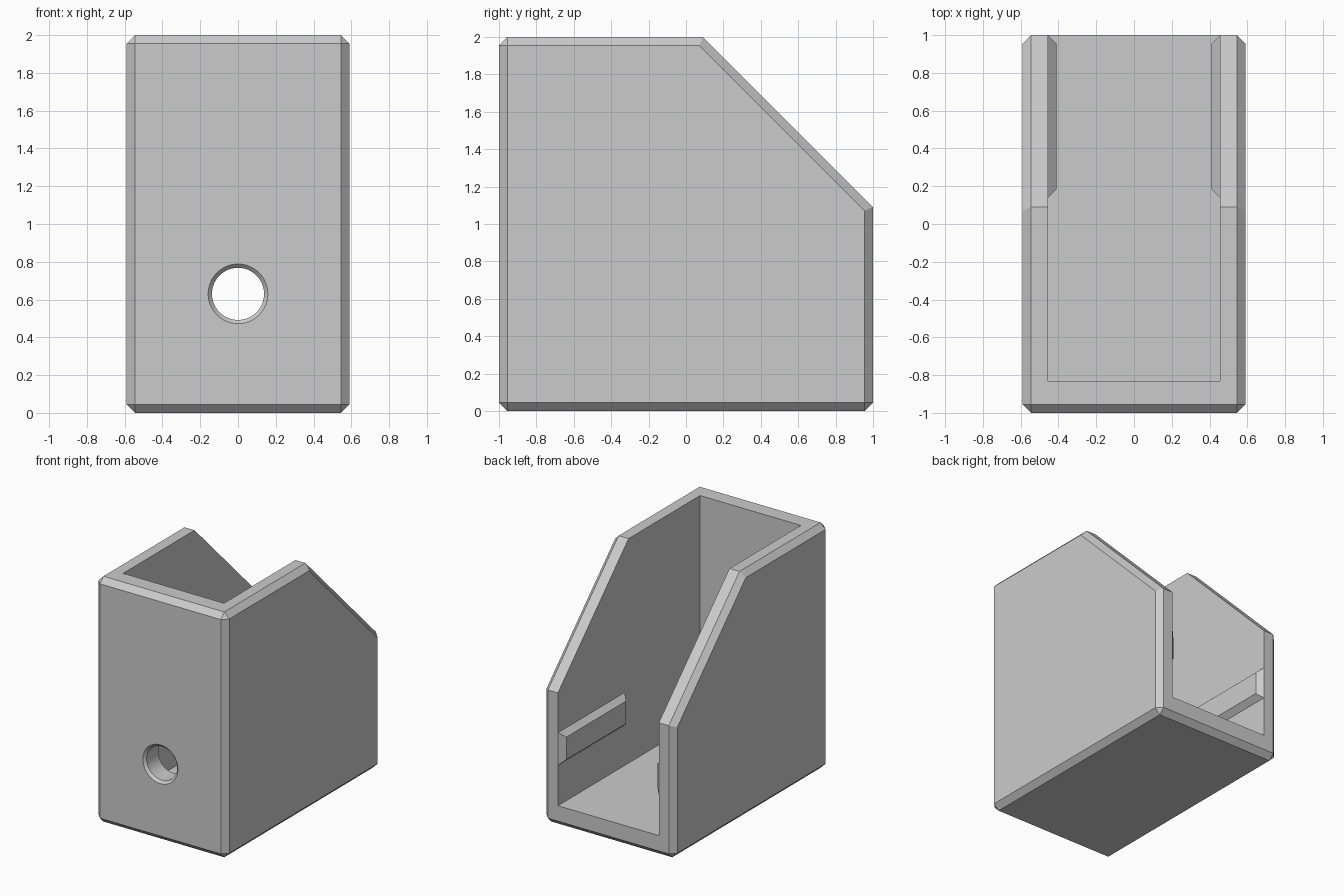
import bpy
import bmesh
import math
from mathutils import Matrix

cube = bpy.data.objects.get("Cube")
if cube:
    bpy.data.objects.remove(cube, do_unlink=True)

CHAMFER = 0.045
HALF_W, INNER_W = 0.59, 0.455
WALL = 0.17          # front wall and floor thickness
HOLE_Z = 0.63

grey = bpy.data.materials.new("plain grey")
grey.use_nodes = True
colour = (0.6, 0.6, 0.6, 1)
grey.diffuse_color = colour
grey.node_tree.nodes["Principled BSDF"].inputs["Base Color"].default_value = colour


def add_object(name, bm):
    bmesh.ops.recalc_face_normals(bm, faces=bm.faces)
    mesh = bpy.data.meshes.new(name)
    bm.to_mesh(mesh)
    bm.free()
    mesh.materials.append(grey)
    obj = bpy.data.objects.new(name, mesh)
    bpy.context.collection.objects.link(obj)
    return obj


def prism(name, profile, half_width):
    """Extrude a (y, z) profile across x."""
    bm = bmesh.new()
    face = bm.faces.new([bm.verts.new((-half_width, y, z)) for y, z in profile])
    out = bmesh.ops.extrude_face_region(bm, geom=[face])
    moved = [v for v in out["geom"] if isinstance(v, bmesh.types.BMVert)]
    bmesh.ops.translate(bm, verts=moved, vec=(2 * half_width, 0, 0))
    return add_object(name, bm)


def cone_along_y(name, r_front, r_back, y_front, y_back):
    bm = bmesh.new()
    place = Matrix.Translation((0, (y_front + y_back) / 2, HOLE_Z)) @ Matrix.Rotation(-math.pi / 2, 4, "X")
    bmesh.ops.create_cone(bm, cap_ends=True, segments=64, radius1=r_front,
                          radius2=r_back, depth=y_back - y_front, matrix=place)
    return add_object(name, bm)


# Housing: sloped block with chamfered outer edges; the slope bends stay sharp
housing = prism("housing", [(-1, 0), (1, 0), (1, 1.09), (0.09, 2), (-1, 2)], HALF_W)
bevel = housing.modifiers.new("chamfer", "BEVEL")
bevel.width = CHAMFER
bevel.segments = 1
bevel.limit_method = "ANGLE"
bevel.angle_limit = math.radians(60)

# Cavity open at top and back, and a countersunk hole in the front wall
front_in = WALL - 1
cutters = [
    prism("cavity_cutter", [(front_in, WALL), (2, WALL), (2, 3), (front_in, 3)], INNER_W),
    cone_along_y("hole_cutter", 0.138, 0.138, -1.2, -0.7),
    cone_along_y("countersink_cutter", 0.178, 0.138, -1.02, -0.98),
]
for cutter in cutters:
    cutter.hide_render = True
    cut = housing.modifiers.new(cutter.name, "BOOLEAN")
    cut.operation = "DIFFERENCE"
    cut.solver = "EXACT"
    cut.object = cutter

# Apply the cuts, then drop the cutters
bpy.context.view_layer.update()
final = bpy.data.meshes.new_from_object(
    housing.evaluated_get(bpy.context.evaluated_depsgraph_get()))
housing.modifiers.clear()
housing.data = final
for cutter in cutters:
    bpy.data.objects.remove(cutter, do_unlink=True)


# Guide rails: low plates on the inner walls, chamfered all round
def guide_rail(name, side):
    bm = bmesh.new()
    rings = []
    for x, inset in ((INNER_W, 0), (INNER_W - CHAMFER, CHAMFER)):
        y0, y1 = 0.14 + inset, 1 - inset
        z0, z1 = 0.5 + inset * 0.9, 0.765 - inset * 0.9
        rings.append([bm.verts.new((side * x, y, z))
                      for y, z in ((y0, z0), (y1, z0), (y1, z1), (y0, z1))])
    base, top = rings
    bm.faces.new(base)
    bm.faces.new(top)
    for i in range(4):
        j = (i + 1) % 4
        bm.faces.new((base[i], base[j], top[j], top[i]))
    return add_object(name, bm)


guide_rail("left_guide_rail", 1)
guide_rail("right_guide_rail", -1)

# Smooth only the round hole
bpy.ops.object.select_all(action="DESELECT")
housing.select_set(True)
bpy.context.view_layer.objects.active = housing
bpy.ops.object.shade_smooth_by_angle(angle=math.radians(25))
